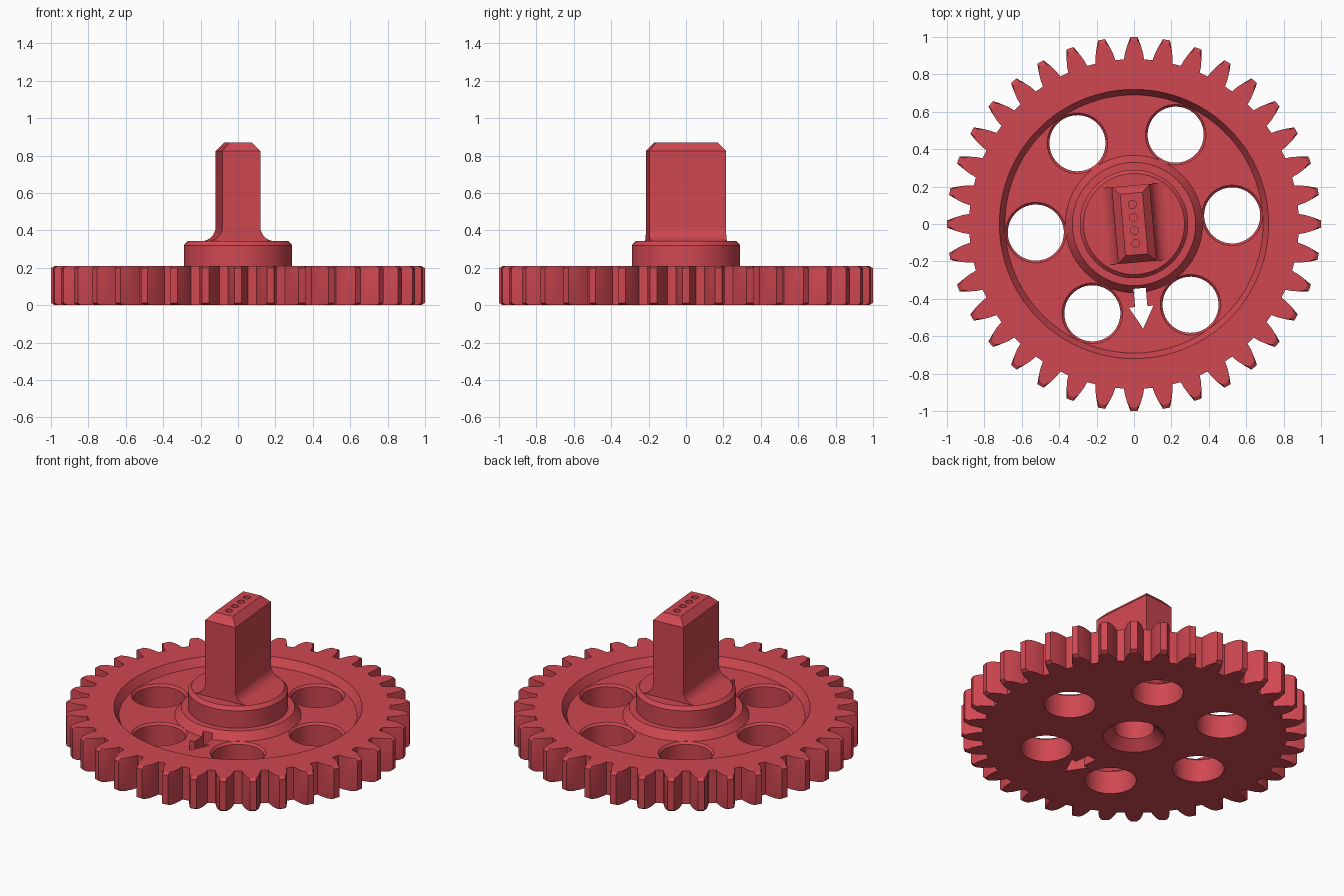
import bpy, bmesh, math
from math import pi, sin, cos, radians
from mathutils import Matrix

if "Cube" in bpy.data.objects:
    bpy.data.objects.remove(bpy.data.objects["Cube"])

TURN = Matrix.Rotation(radians(5), 4, 'Z')   # blade, holes and arrow share this turn

red = bpy.data.materials.new("red plastic")
red.diffuse_color = (0.63, 0.063, 0.082, 1)
red.use_nodes = True
red.node_tree.nodes["Principled BSDF"].inputs["Base Color"].default_value = red.diffuse_color


def make(name, bm, matrix=Matrix()):
    bmesh.ops.transform(bm, matrix=matrix, verts=bm.verts)
    bmesh.ops.recalc_face_normals(bm, faces=bm.faces)
    me = bpy.data.meshes.new(name)
    bm.to_mesh(me)
    bm.free()
    me.materials.append(red)
    ob = bpy.data.objects.new(name, me)
    bpy.context.collection.objects.link(ob)
    return ob


def stack(name, rings, matrix=Matrix()):
    """Solid from a pile of rings of equal point count, capped at both ends."""
    bm = bmesh.new()
    rows = [[bm.verts.new(p) for p in ring] for ring in rings]
    n = len(rows[0])
    for a, b in zip(rows, rows[1:]):
        for i in range(n):
            j = (i + 1) % n
            bm.faces.new((a[i], a[j], b[j], b[i]))
    bm.faces.new(rows[0][::-1])
    bm.faces.new(rows[-1])
    return make(name, bm, matrix)


def circle(r, z, n):
    return [(r * cos(2 * pi * i / n), r * sin(2 * pi * i / n), z) for i in range(n)]


def turned(name, profile, n=64, matrix=Matrix()):
    return stack(name, [circle(r, z, n) for r, z in profile], matrix)


def ring_solid(name, profile, n=128):
    """Closed profile swept round the z axis."""
    bm = bmesh.new()
    rows = [[bm.verts.new(p) for p in circle(r, z, n)] for r, z in profile]
    for a, b in zip(rows, rows[1:] + rows[:1]):
        for i in range(n):
            j = (i + 1) % n
            bm.faces.new((a[i], a[j], b[j], b[i]))
    return make(name, bm)


def cut(ob, cutter, keep=False):
    bpy.context.view_layer.objects.active = ob
    mod = ob.modifiers.new("cut", 'BOOLEAN')
    mod.operation, mod.solver, mod.object = 'DIFFERENCE', 'EXACT', cutter
    bpy.ops.object.modifier_apply(modifier=mod.name)
    if not keep:
        bpy.data.objects.remove(cutter)


# Toothed wheel: 36 teeth with slightly bevelled tips
TEETH = 36
HALF_TOOTH = [(0.88, 0.054), (0.915, 0.048), (0.955, 0.036), (1.0, 0.019)]


def gear_ring(tip, z):
    pts = []
    for k in range(TEETH):
        a = 2 * pi * k / TEETH
        side = [(min(r, tip), w) for r, w in HALF_TOOTH]
        for r, w in [(r, -w) for r, w in side] + side[::-1]:
            pts.append((r * cos(a) - w * sin(a), r * sin(a) + w * cos(a), z))
    return pts


wheel = stack("toothed_wheel", [gear_ring(0.98, 0), gear_ring(1, 0.012),
                                gear_ring(1, 0.198), gear_ring(0.98, 0.21)])

# Shallow ring recess with sloped walls
cut(wheel, ring_solid("recess_cutter", [(0.367, 0.16), (0.69, 0.16),
                                        (0.732, 0.23), (0.314, 0.23)]))

# Six round holes with a small bevel at the recess floor
for k in range(6):
    place = TURN @ Matrix.Rotation(k * pi / 3, 4, 'Z') @ Matrix.Translation((0.527, 0, 0))
    cut(wheel, turned("hole_cutter", [(0.15, -0.05), (0.15, 0.147),
                                      (0.162, 0.16), (0.162, 0.25)], 48, place))

# Arrow-shaped slot through the wheel
half_arrow = [(0.033, -0.345), (0.033, -0.443), (0.066, -0.443)]
arrow = half_arrow + [(0, -0.562)] + [(-x, y) for x, y in half_arrow[::-1]]
cut(wheel, stack("arrow_cutter", [[(x, y, z) for x, y in arrow[::-1]]
                                  for z in (-0.05, 0.3)], TURN))

# Hub with bevelled rim
hub = turned("hub", [(0.29, 0.21), (0.29, 0.32), (0.27, 0.342)], 96)

# Countersunk bore from below
bore = turned("bore_cutter", [(0.191, -0.01), (0.117, 0.055), (0.117, 0.28)])
cut(wheel, bore, keep=True)
cut(hub, bore)


# Blade: flared foot on the long sides, bevelled top
def rect(hx, hy, z):
    return [(-hx, -hy, z), (hx, -hy, z), (hx, hy, z), (-hx, hy, z)]


foot = [(0.102 + 0.078 * (1 - sin(t)), 0.42 - 0.078 * cos(t))
        for t in (i * pi / 16 for i in range(9))]
rings = [rect(0.172, 0.206, 0.335)] + [rect(min(x, 0.172), 0.206, z) for x, z in foot]
rings += [rect(0.102, 0.206, 0.825), rect(0.06, 0.165, 0.87)]
blade = stack("blade", rings, TURN)

# Four small pits along the blade top
for y in (-0.105, -0.035, 0.035, 0.105):
    cut(blade, turned("pit_cutter", [(0.021, 0.845), (0.021, 0.9)], 24,
                      TURN @ Matrix.Translation((0, y, 0))))

# Smooth the curved walls, keep edges sharp
for ob in (wheel, hub, blade):
    bpy.ops.object.select_all(action='DESELECT')
    ob.select_set(True)
    bpy.context.view_layer.objects.active = ob
    bpy.ops.object.shade_smooth_by_angle(angle=radians(25))
